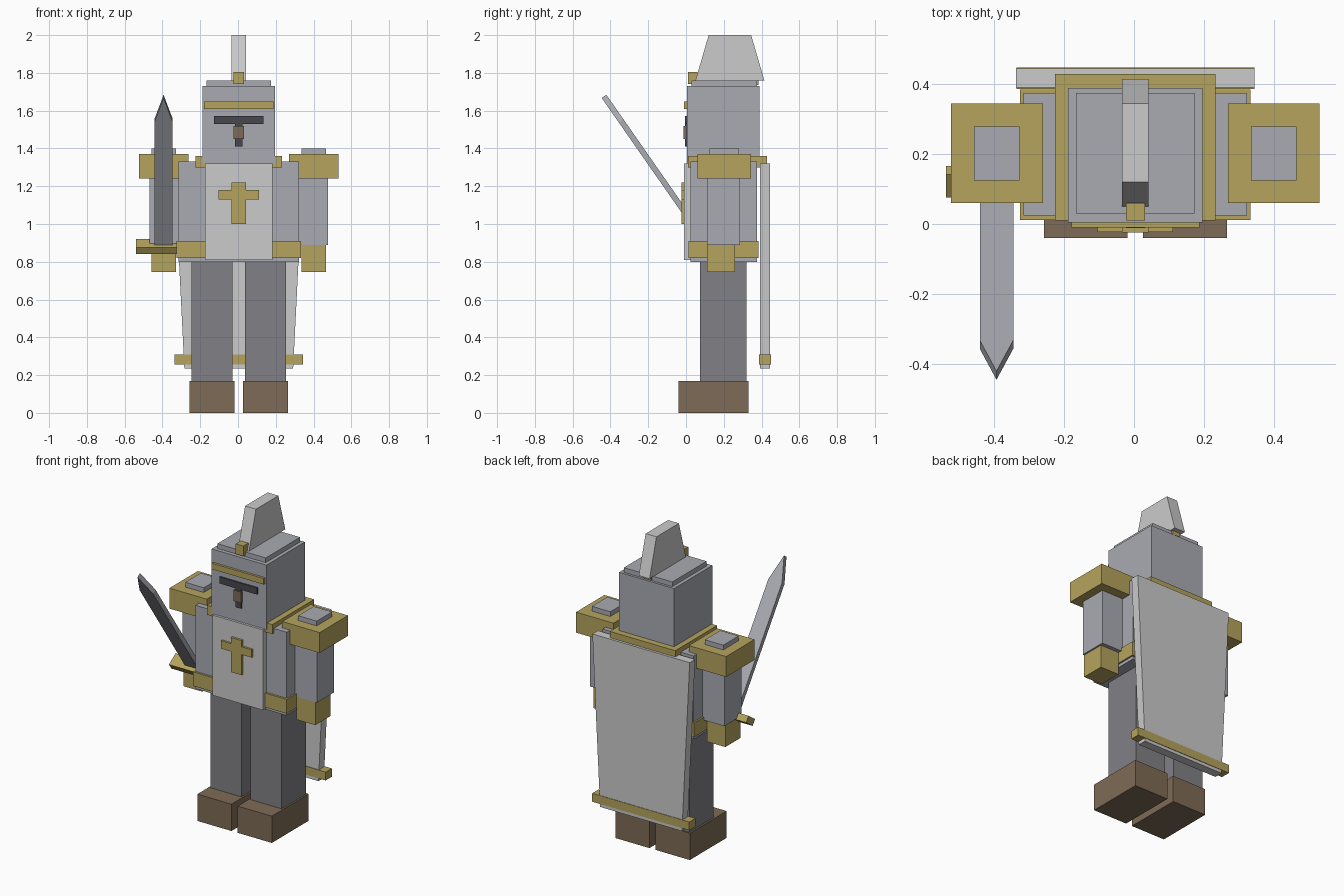
import bpy, math
from mathutils import Matrix

default = bpy.data.objects.get("Cube")
if default:
    bpy.data.objects.remove(default, do_unlink=True)

CX = 0.004  # centre line of the body


def material(name, r, g, b):
    m = bpy.data.materials.new(name)
    m.use_nodes = True
    m.diffuse_color = (r, g, b, 1)
    m.node_tree.nodes["Principled BSDF"].inputs["Base Color"].default_value = (r, g, b, 1)
    return m


STEEL = material("steel grey", 0.40, 0.41, 0.45)
MAIL = material("dark mail grey", 0.22, 0.22, 0.24)
CLOTH = material("pale cloth", 0.60, 0.60, 0.60)
GOLD = material("gold", 0.46, 0.37, 0.11)
LEATHER = material("brown leather", 0.21, 0.147, 0.093)
DARK = material("visor dark", 0.065, 0.065, 0.076)


def prism(name, mat, outline, depth, matrix):
    """Extrude a flat outline along local z, centred, then place it."""
    n = len(outline)
    verts = [(x, y, s * depth / 2) for s in (-1, 1) for x, y in outline]
    faces = [tuple(reversed(range(n))), tuple(range(n, 2 * n))]
    faces += [(i, (i + 1) % n, n + (i + 1) % n, n + i) for i in range(n)]
    mesh = bpy.data.meshes.new(name)
    mesh.from_pydata(verts, [], faces)
    mesh.materials.append(mat)
    obj = bpy.data.objects.new(name, mesh)
    bpy.context.collection.objects.link(obj)
    obj.matrix_world = matrix
    return obj


def box(name, mat, x, y, z):
    """Box from (low, high) ranges, x measured from the centre line."""
    outline = [(x[0], y[0]), (x[1], y[0]), (x[1], y[1]), (x[0], y[1])]
    return prism(name, mat, outline, z[1] - z[0],
                 Matrix.Translation((CX, 0, (z[0] + z[1]) / 2)))


def block(name, mat, half, y, z):
    return box(name, mat, (-half, half), y, z)


def pair(name, mat, x, y, z):
    box("left_" + name, mat, x, y, z)
    box("right_" + name, mat, (-x[1], -x[0]), y, z)


# Legs and boots
pair("boot", LEATHER, (0.022, 0.262), (-0.04, 0.33), (0, 0.17))
pair("leg", MAIL, (0.033, 0.251), (0.075, 0.32), (0.17, 0.81))

# Torso, belt, collar and tabard
block("torso", STEEL, 0.32, (0.025, 0.375), (0.80, 1.33))
block("belt", GOLD, 0.33, (0.012, 0.385), (0.82, 0.91))
block("collar", GOLD, 0.23, (0.01, 0.43), (1.30, 1.36))
block("tabard", CLOTH, 0.178, (-0.01, 0.03), (0.81, 1.32))
block("cross_upright", GOLD, 0.038, (-0.024, -0.01), (1.0, 1.22))
block("cross_bar", GOLD, 0.108, (-0.023, -0.01), (1.13, 1.18))

# Arms with shoulder guards and gauntlets
pair("arm", STEEL, (0.316, 0.473), (0.11, 0.285), (0.89, 1.25))
pair("gauntlet", GOLD, (0.332, 0.463), (0.11, 0.26), (0.745, 0.892))
pair("shoulder_guard", GOLD, (0.265, 0.528), (0.06, 0.345), (1.24, 1.37))
pair("shoulder_cap", STEEL, (0.332, 0.462), (0.125, 0.28), (1.36, 1.40))

# Helmet, face and crest
block("helmet", STEEL, 0.193, (0.005, 0.39), (1.32, 1.73))
block("helmet_top", STEEL, 0.17, (0.03, 0.375), (1.72, 1.76))
block("brow_band", GOLD, 0.183, (-0.01, 0.01), (1.61, 1.648))
block("visor_slit", DARK, 0.132, (-0.004, 0.01), (1.53, 1.572))
block("nose_slit", DARK, 0.02, (-0.004, 0.01), (1.41, 1.54))
block("nose", LEATHER, 0.027, (-0.012, 0.0), (1.45, 1.52))
block("crest_front_clasp", GOLD, 0.027, (0.01, 0.06), (1.74, 1.805))
block("crest_back_clasp", GOLD, 0.027, (0.35, 0.385), (1.735, 1.762))
SIDE = Matrix(((0, 0, 1, CX), (1, 0, 0, 0), (0, 1, 0, 0), (0, 0, 0, 1)))
prism("plume", CLOTH, [(0.05, 1.76), (0.415, 1.76), (0.345, 2.0), (0.12, 2.0)],
      0.076, SIDE)

# Cape, wider at the shoulders, with a hem bar
prism("cape", CLOTH, [(-0.288, 0.235), (0.288, 0.235), (0.342, 1.32), (-0.342, 1.32)],
      0.055, Matrix.Translation((CX, 0.4185, 0)) @ Matrix.Rotation(math.pi / 2, 4, 'X'))
block("cape_hem", GOLD, 0.341, (0.387, 0.449), (0.255, 0.308))

# Sword in the right hand, raised forward; local y runs along the blade
SWORD = (Matrix.Translation((-0.394, 0.121, 0.88))
         @ Matrix.Rotation(math.atan2(0.82, -0.572), 4, 'X'))
prism("sword_blade", STEEL,
      [(-0.048, 0), (0.048, 0), (0.048, 0.815), (0, 0.97), (-0.048, 0.815)],
      0.03, SWORD)
for name, half, low, high, depth in (("sword_guard", 0.145, -0.021, 0.021, 0.08),
                                     ("sword_grip", 0.025, -0.15, 0, 0.035)):
    prism(name, GOLD, [(-half, low), (half, low), (half, high), (-half, high)],
          depth, SWORD)
